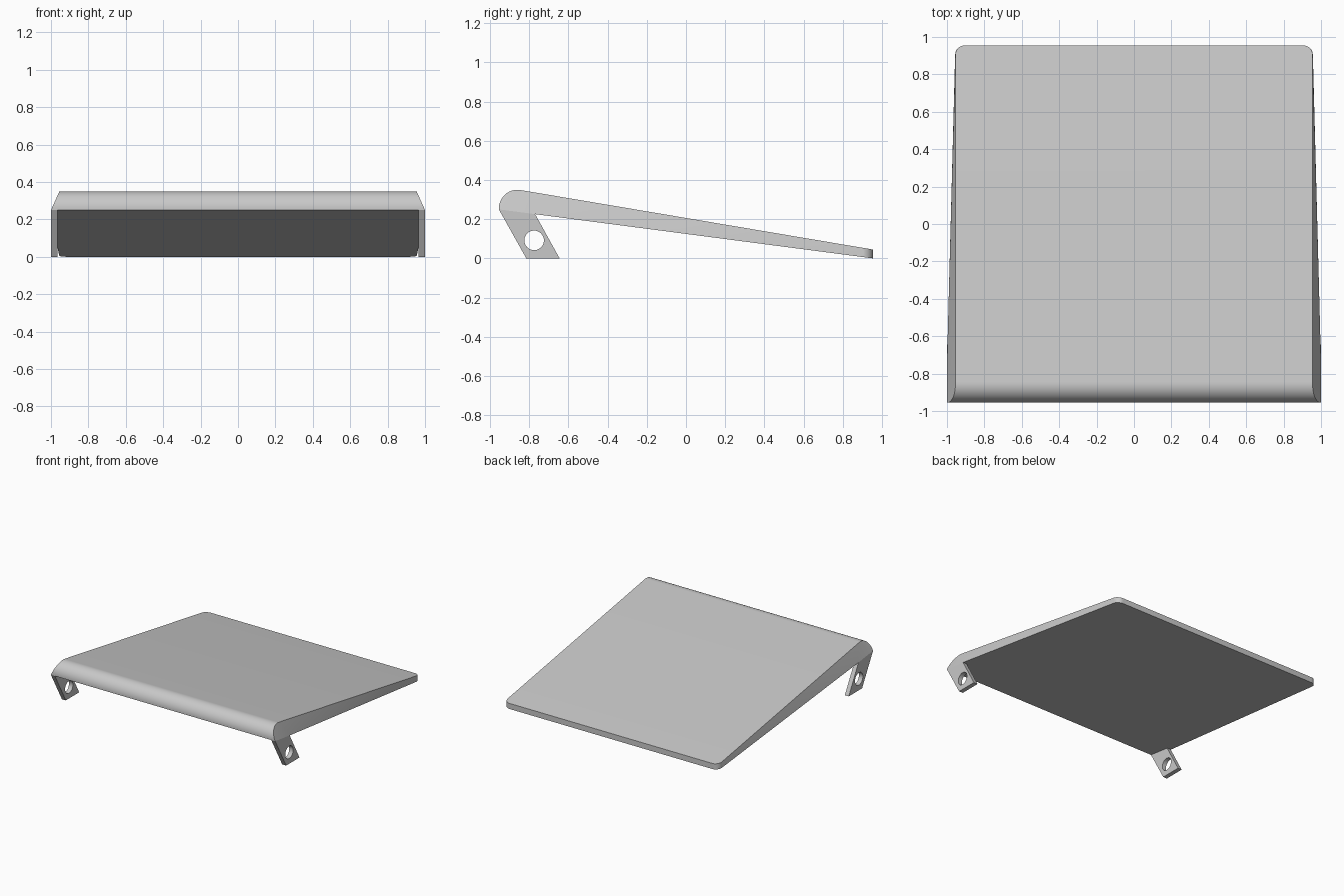
import bpy, bmesh, math
from mathutils import Matrix

cube = bpy.data.objects.get("Cube")
if cube:
    bpy.data.objects.remove(cube, do_unlink=True)

GREY = (0.58, 0.58, 0.58, 1)
mat = bpy.data.materials.new("light grey")
mat.use_nodes = True
mat.diffuse_color = GREY
mat.node_tree.nodes["Principled BSDF"].inputs["Base Color"].default_value = GREY

TOP_X, FLARE = 0.955, 0.045
BACK, FLARE_END = 0.955, -0.75


def add_object(name, mesh):
    obj = bpy.data.objects.new(name, mesh)
    bpy.context.collection.objects.link(obj)
    mesh.materials.clear()
    mesh.materials.append(mat)
    for o in bpy.context.selected_objects:
        o.select_set(False)
    obj.select_set(True)
    bpy.context.view_layer.objects.active = obj
    bpy.ops.object.shade_smooth_by_angle(angle=math.radians(30))
    return obj


def bottom_z(y):
    return 0.25 * (BACK - y) / (2 * BACK)


# Sloping wedge panel: rounded nose at the front, sides flaring downwards
def build_panel():
    steps = 16
    nose = []
    for i in range(steps + 1):
        a = math.radians(180 - (180 - 80.4) * i / steps)
        nose.append((-0.86 + 0.095 * math.cos(a), 0.255 + 0.095 * math.sin(a)))
    front = [(FLARE_END, bottom_z(FLARE_END)), (-BACK, bottom_z(-BACK))] + nose
    back = [(BACK, 0.045), (BACK, 0.0)]
    profile = front + back

    bm = bmesh.new()
    sides = []
    for sign in (-1, 1):
        verts = []
        for y, z in profile:
            flare = FLARE * min(1, max(0, (0.35 - z) / 0.1))
            if y > FLARE_END + 0.01:
                flare = 0
            verts.append(bm.verts.new((sign * (TOP_X + flare), y, z)))
        n = len(front)
        bm.faces.new(verts[:n])
        bm.faces.new([verts[0]] + verts[n - 1:])
        sides.append(verts)
    left, right = sides
    for i in range(len(profile)):
        j = (i + 1) % len(profile)
        bm.faces.new((left[i], left[j], right[j], right[i]))
    bmesh.ops.recalc_face_normals(bm, faces=bm.faces)

    # Round the two back corners
    corners = [e for e in bm.edges
               if all(v.co.y > BACK - 0.001 for v in e.verts)
               and abs(e.verts[0].co.x - e.verts[1].co.x) < 0.01]
    bmesh.ops.bevel(bm, geom=corners, offset=0.05, segments=8,
                    profile=0.5, affect='EDGES')
    mesh = bpy.data.meshes.new("panel")
    bm.to_mesh(mesh)
    bm.free()
    add_object("panel", mesh)


# Slanted hinge lug with a round pin hole
def build_lug(name, x):
    curve = bpy.data.curves.new(name + "_outline", 'CURVE')
    curve.dimensions = '2D'
    curve.fill_mode = 'BOTH'
    curve.extrude = 0.0175
    outline = [(-BACK, bottom_z(-BACK)), (-0.815, 0), (-0.645, 0),
               (-0.77, bottom_z(-0.77))]
    hole = [(-0.775 + 0.05 * math.cos(math.tau * i / 32),
             0.092 + 0.05 * math.sin(math.tau * i / 32)) for i in range(32)]
    for pts in (outline, hole):
        spline = curve.splines.new('POLY')
        spline.points.add(len(pts) - 1)
        for p, (y, z) in zip(spline.points, pts):
            p.co = (y, z, 0, 1)
        spline.use_cyclic_u = True
    helper = bpy.data.objects.new(name + "_outline", curve)
    bpy.context.collection.objects.link(helper)
    bpy.context.view_layer.update()
    graph = bpy.context.evaluated_depsgraph_get()
    mesh = bpy.data.meshes.new_from_object(helper.evaluated_get(graph))
    bpy.data.objects.remove(helper, do_unlink=True)
    # Outline plane becomes y-z, thickness becomes x
    mesh.transform(Matrix.Translation((x, 0, 0)) @ Matrix(
        ((0, 0, 1, 0), (1, 0, 0, 0), (0, 1, 0, 0), (0, 0, 0, 1))))
    bm = bmesh.new()
    bm.from_mesh(mesh)
    bmesh.ops.remove_doubles(bm, verts=bm.verts, dist=0.0001)
    bmesh.ops.recalc_face_normals(bm, faces=bm.faces)
    bm.to_mesh(mesh)
    bm.free()
    add_object(name, mesh)


build_panel()
for side, sign in (("left", 1), ("right", -1)):
    build_lug(side + "_hinge_lug", sign * 0.9825)
